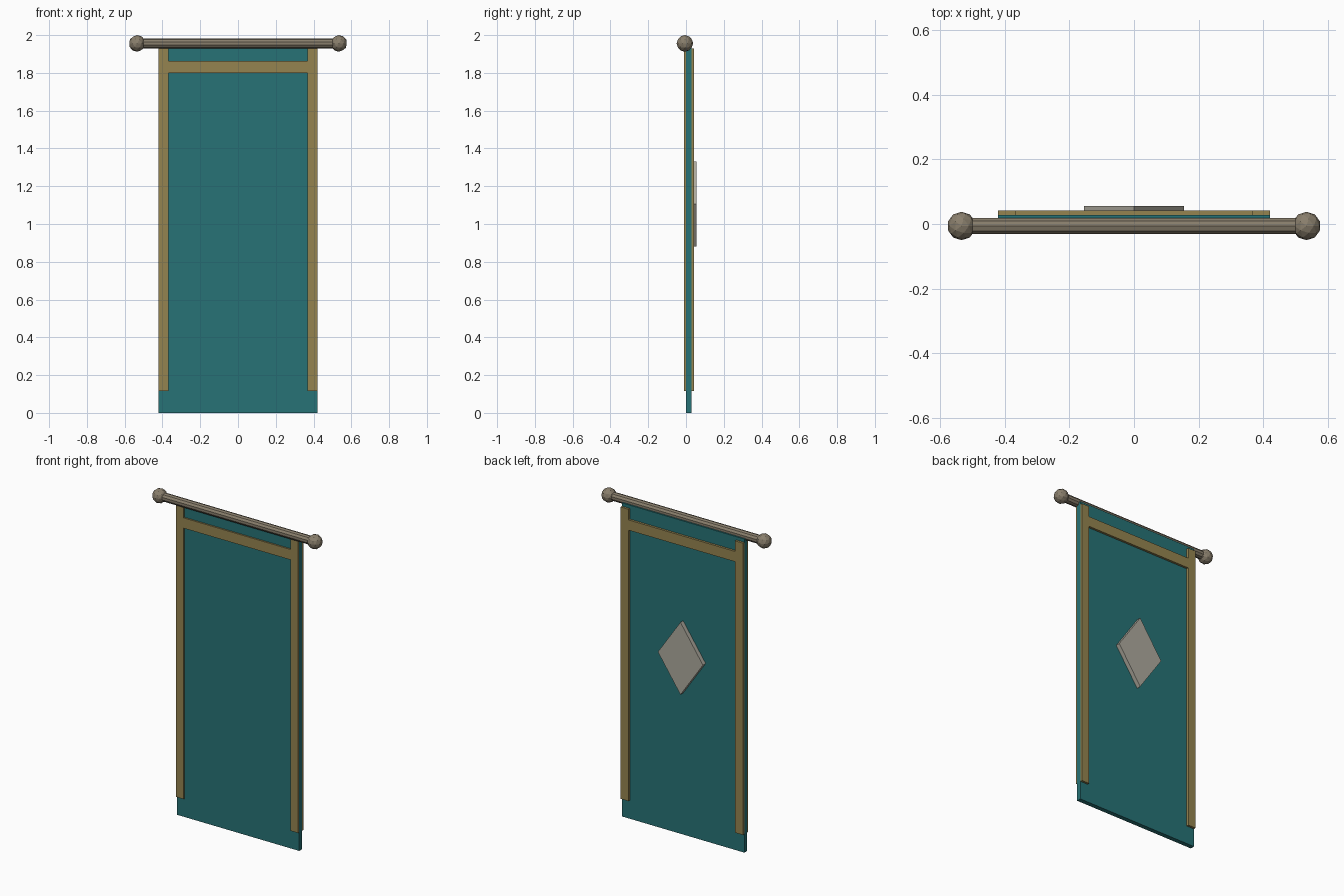
import bpy, bmesh, math
from mathutils import Matrix, Vector

if "Cube" in bpy.data.objects:
    bpy.data.objects.remove(bpy.data.objects["Cube"])


def material(name, rgb):
    m = bpy.data.materials.new(name)
    m.diffuse_color = (*rgb, 1)
    m.use_nodes = True
    m.node_tree.nodes["Principled BSDF"].inputs["Base Color"].default_value = m.diffuse_color
    return m


TEAL = material("teal_cloth", (0.02, 0.17, 0.18))
GOLD = material("gold_trim", (0.30, 0.23, 0.08))
WOOD = material("pole_wood", (0.25, 0.21, 0.15))
PALE = material("pale_emblem", (0.42, 0.40, 0.34))


def finish(name, bm, mat):
    bmesh.ops.recalc_face_normals(bm, faces=bm.faces)
    me = bpy.data.meshes.new(name)
    bm.to_mesh(me)
    bm.free()
    me.materials.append(mat)
    ob = bpy.data.objects.new(name, me)
    bpy.context.collection.objects.link(ob)
    return ob


def box(name, lo, hi, mat):
    lo, hi = Vector(lo), Vector(hi)
    bm = bmesh.new()
    m = Matrix.Translation((lo + hi) / 2) @ Matrix.Diagonal((*(hi - lo), 1))
    bmesh.ops.create_cube(bm, size=1, matrix=m)
    return finish(name, bm, mat)


POLE_Y, POLE_Z = -0.006, 1.956
W, INNER = 0.421, 0.367
CLOTH_BACK = 0.028

# Hanging cloth
box("cloth", (-W, 0, 0), (W, CLOTH_BACK, 1.95), TEAL)

# Trim strips on both faces
for side, y0, y1 in (("front", -0.01, 0), ("back", CLOTH_BACK, 0.042)):
    box(side + "_trim_left", (-W, y0, 0.115), (-INNER, y1, 1.93), GOLD)
    box(side + "_trim_right", (INNER, y0, 0.115), (W, y1, 1.93), GOLD)
    box(side + "_trim_band", (-INNER, y0, 1.80), (INNER, y1, 1.864), GOLD)

# Diamond emblem on the back
bm = bmesh.new()
pts = [(0, 0.88), (0.155, 1.105), (0, 1.33), (-0.155, 1.105)]
face = bm.faces.new([bm.verts.new((x, CLOTH_BACK, z)) for x, z in pts])
ext = bmesh.ops.extrude_face_region(bm, geom=[face], use_keep_orig=True)
bmesh.ops.translate(bm, vec=(0, 0.055 - CLOTH_BACK, 0),
                    verts=[v for v in ext["geom"] if isinstance(v, bmesh.types.BMVert)])
finish("diamond_emblem", bm, PALE)

# Horizontal pole
bm = bmesh.new()
turn = Matrix.Rotation(math.pi / 2, 4, 'Y') @ Matrix.Rotation(math.pi / 2, 4, 'Z')
bmesh.ops.create_cone(bm, cap_ends=True, segments=10, radius1=0.026, radius2=0.026,
                      depth=1.06, matrix=Matrix.Translation((0, POLE_Y, POLE_Z)) @ turn)
finish("pole", bm, WOOD)

# Faceted end knobs
for name, s in (("left", -1), ("right", 1)):
    bm = bmesh.new()
    bmesh.ops.create_icosphere(bm, subdivisions=2, radius=0.044,
                               matrix=Matrix.Translation((s * 0.534, POLE_Y, POLE_Z)))
    finish("pole_knob_" + name, bm, WOOD)
